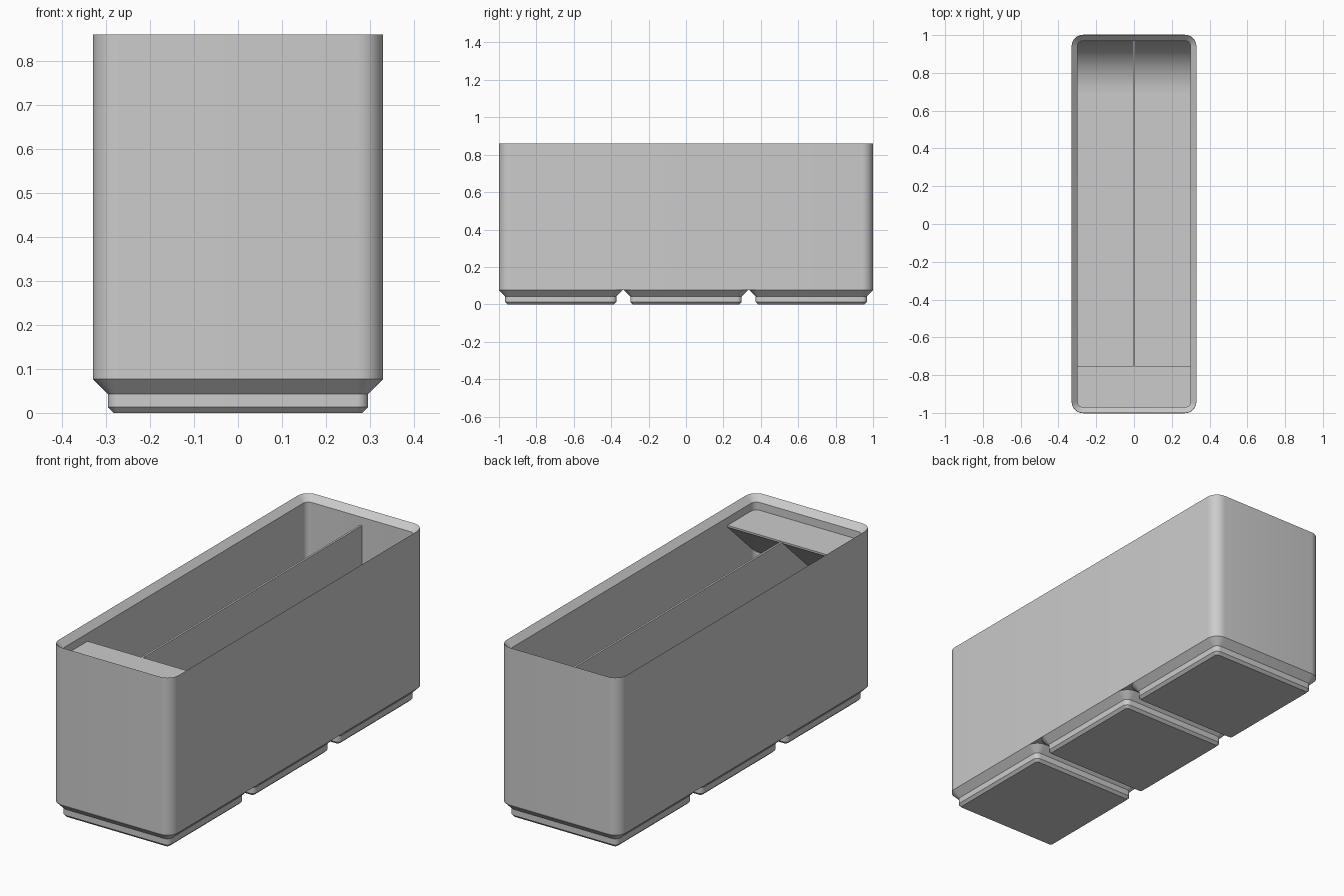
import bpy, bmesh, math

cube = bpy.data.objects.get("Cube")
if cube:
    bpy.data.objects.remove(cube, do_unlink=True)

grey = bpy.data.materials.new("light grey plastic")
grey.use_nodes = True
grey.diffuse_color = (0.6, 0.6, 0.6, 1)
grey.node_tree.nodes["Principled BSDF"].inputs["Base Color"].default_value = (0.6, 0.6, 0.6, 1)

HX, HY, RADIUS = 0.33, 1.0, 0.06     # outer half sizes and corner radius
BASE_TOP, FLOOR, TOP = 0.077, 0.11, 0.86
LIP = 0.03                           # lip inset, also the wall thickness
DIVIDER_TOP = 0.79


def finish(name, bm):
    bmesh.ops.recalc_face_normals(bm, faces=bm.faces)
    mesh = bpy.data.meshes.new(name)
    bm.to_mesh(mesh)
    bm.free()
    mesh.materials.append(grey)
    obj = bpy.data.objects.new(name, mesh)
    bpy.context.collection.objects.link(obj)
    bpy.ops.object.select_all(action='DESELECT')
    obj.select_set(True)
    bpy.context.view_layer.objects.active = obj
    bpy.ops.object.shade_smooth_by_angle(angle=math.radians(30))
    return obj


def ring(bm, hx, hy, r, z, cy=0, steps=8):
    """Rounded rectangle of vertices at height z."""
    verts = []
    for k, (sx, sy) in enumerate([(1, 1), (-1, 1), (-1, -1), (1, -1)]):
        for i in range(steps + 1):
            a = math.pi / 2 * (k + i / steps)
            verts.append(bm.verts.new((sx * (hx - r) + r * math.cos(a),
                                       cy + sy * (hy - r) + r * math.sin(a), z)))
    return verts


def loft(name, hx, hy, levels, cy=0):
    """Skin rounded rectangles given as (inset, z), capping both ends."""
    bm = bmesh.new()
    rings = [ring(bm, hx - d, hy - d, max(RADIUS - d, 0.012), z, cy) for d, z in levels]
    for a, b in zip(rings, rings[1:]):
        for i in range(len(a)):
            j = (i + 1) % len(a)
            bm.faces.new((a[i], a[j], b[j], b[i]))
    bm.faces.new(rings[0])
    bm.faces.new(rings[-1])
    return finish(name, bm)


def prism(name, profile, x0, x1):
    """Extrude a (y, z) profile along x."""
    bm = bmesh.new()
    face = bm.faces.new([bm.verts.new((x0, y, z)) for y, z in profile])
    out = bmesh.ops.extrude_face_region(bm, geom=[face])
    moved = [v for v in out["geom"] if isinstance(v, bmesh.types.BMVert)]
    bmesh.ops.translate(bm, verts=moved, vec=(x1 - x0, 0, 0))
    return finish(name, bm)


# Open box with a sloped stacking lip
loft("box_shell", HX, HY, [(0, BASE_TOP), (0, TOP), (LIP, TOP - LIP), (LIP, FLOOR)])

# Three stepped feet
pitch = 2 * HY - 2 * HX
for i, label in enumerate(("front", "middle", "back")):
    loft(label + "_foot", HX, HX + 0.002,
         [(0.047, 0), (0.034, 0.013), (0.034, 0.043), (0, BASE_TOP)], (i - 1) * pitch / 2)

# Inside parts
wall_x, wall_y = HX - LIP, HY - LIP
prism("divider", [(-wall_y, FLOOR - 0.01), (wall_y, FLOOR - 0.01),
                  (wall_y, DIVIDER_TOP), (-wall_y, DIVIDER_TOP)], -0.005, 0.005)

# Label shelf with a sloped underside
shelf_y = -0.755
prism("label_shelf", [(-wall_y - 0.01, DIVIDER_TOP + 0.001), (shelf_y, DIVIDER_TOP + 0.001),
                      (shelf_y, DIVIDER_TOP - 0.008), (-wall_y - 0.01, 0.57)],
      -wall_x - 0.005, wall_x + 0.005)

# Curved scoop at the back
R = 0.27
arc = [(wall_y - R + R * math.sin(a), FLOOR + R - R * math.cos(a))
       for a in (math.pi / 2 * i / 16 for i in range(17))]
prism("back_scoop", arc + [(wall_y + 0.01, FLOOR + R), (wall_y + 0.01, FLOOR - 0.005),
                           (wall_y - R, FLOOR - 0.005)], -wall_x - 0.005, wall_x + 0.005)
